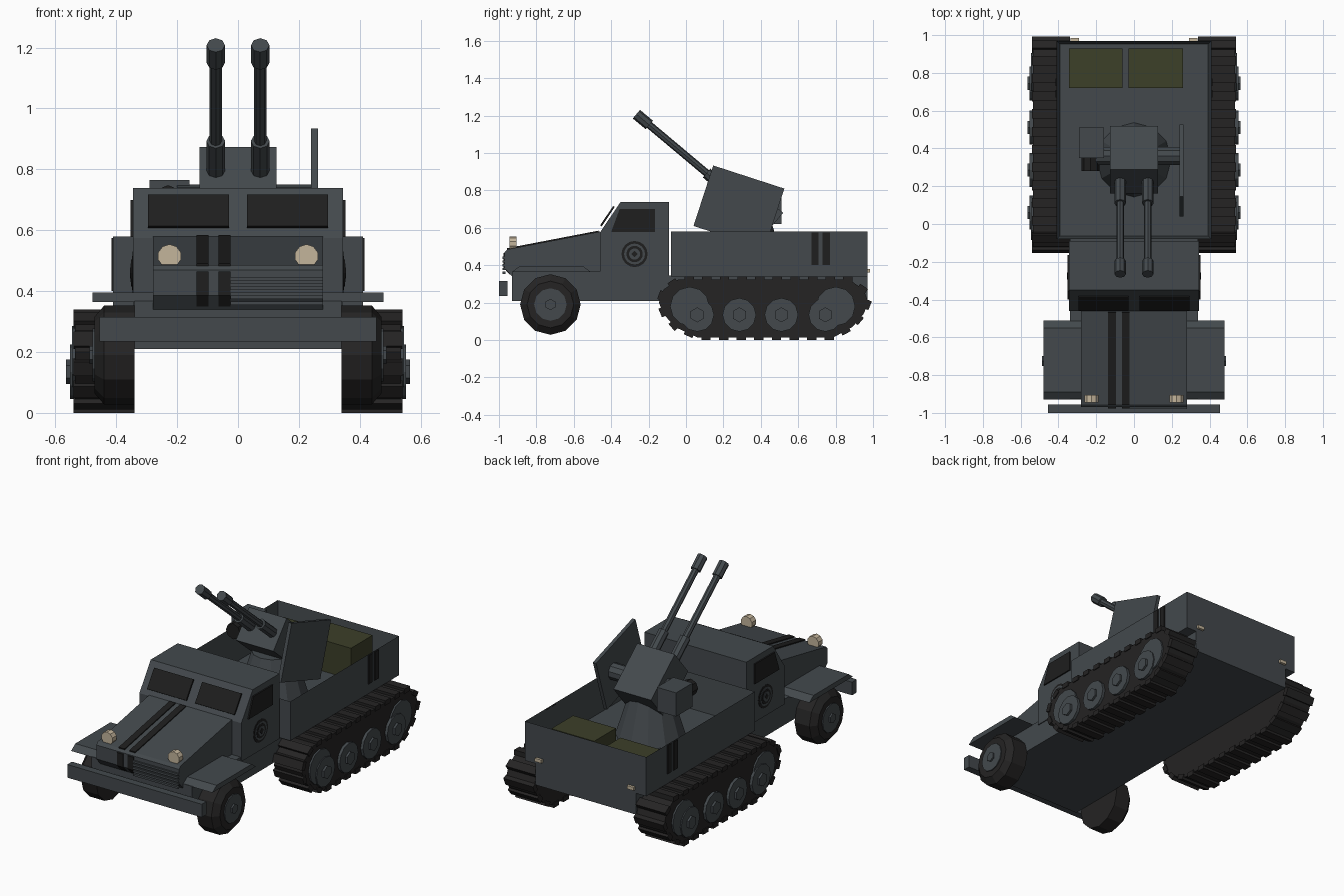
import bpy, bmesh, math
from mathutils import Matrix, Vector

cube = bpy.data.objects.get("Cube")
if cube:
    bpy.data.objects.remove(cube, do_unlink=True)


def material(name, rgb):
    m = bpy.data.materials.new(name)
    m.use_nodes = True
    m.diffuse_color = (*rgb, 1)
    m.node_tree.nodes["Principled BSDF"].inputs["Base Color"].default_value = (*rgb, 1)
    return m


GREY = material("grey_paint", (.056, .066, .073))
BLACK = material("black_paint", (.013, .013, .013))
RUBBER = material("dark_rubber", (.018, .017, .017))
OLIVE = material("olive_canvas", (.045, .05, .022))
CREAM = material("cream_lamp", (.55, .46, .33))


def finish(name, bm, mat):
    bmesh.ops.recalc_face_normals(bm, faces=bm.faces)
    mesh = bpy.data.meshes.new(name)
    bm.to_mesh(mesh)
    bm.free()
    mesh.materials.append(mat)
    ob = bpy.data.objects.new(name, mesh)
    bpy.context.collection.objects.link(ob)
    return ob


def box_bm(bm, centre, size, tilt=0):
    mat = (Matrix.Translation(centre) @ Matrix.Rotation(tilt, 4, 'X')
           @ Matrix.Diagonal((*size, 1)))
    bmesh.ops.create_cube(bm, size=1, matrix=mat)


def box(name, mat, x, y, z, tilt=0):
    """Box from (min, max) ranges, optionally tilted about its own centre."""
    bm = bmesh.new()
    box_bm(bm, [(a + b) / 2 for a, b in (x, y, z)], [b - a for a, b in (x, y, z)], tilt)
    return finish(name, bm, mat)


def prism(name, mat, profile, x0, x1):
    """Side profile of (y, z) points extruded across x."""
    bm = bmesh.new()
    face = bm.faces.new([bm.verts.new((x0, y, z)) for y, z in profile])
    new = bmesh.ops.extrude_face_region(bm, geom=[face])["geom"]
    bmesh.ops.translate(bm, vec=(x1 - x0, 0, 0),
                        verts=[v for v in new if isinstance(v, bmesh.types.BMVert)])
    return finish(name, bm, mat)


def rod(name, mat, start, end, r, sides=12, r2=None):
    """Cylinder or cone between two points."""
    a, b = Vector(start), Vector(end)
    rot = (b - a).to_track_quat('Z', 'Y').to_matrix().to_4x4()
    bm = bmesh.new()
    bmesh.ops.create_cone(bm, cap_ends=True, segments=sides, radius1=r,
                          radius2=r if r2 is None else r2, depth=(b - a).length,
                          matrix=Matrix.Translation((a + b) / 2) @ rot)
    return finish(name, bm, mat)


def disc(name, mat, s, x0, x1, y, z, r, sides=12, r2=None):
    return rod(name, mat, (s * x0, y, z), (s * x1, y, z), r, sides, r2)


# Hull, bonnet and cab
box("lower_hull", GREY, (-.34, .34), (-.93, .97), (.21, .345))
prism("bonnet", GREY, [(-.93, .34), (-.97, .385), (-.97, .47), (-.955, .485),
                       (-.46, .58), (-.46, .34)], -.28, .28)
prism("cab", GREY, [(-.46, .34), (-.46, .575), (-.35, .738), (-.09, .738), (-.09, .34)],
      -.345, .345)
box("bumper", GREY, (-.455, .455), (-1, -.955), (.235, .315))
for i in range(5):
    z = .36 + .02 * i
    box("grille_slat", GREY, (-.025, .28), (-.98, -.965), (z - .006, z + .006))

# Open load bed, hollowed from a box
bm = bmesh.new()
box_bm(bm, (0, .445, .46), (.82, 1.05, .24))
top = [f for f in bm.faces if f.calc_center_median().z > .57]
bmesh.ops.inset_region(bm, faces=top, thickness=.025)
bmesh.ops.translate(bm, verts=top[0].verts[:], vec=(0, 0, -.21))
finish("load_bed", bm, GREY)
box("tall_crate", OLIVE, (-.03, .26), (.72, .93), (.37, .56))
box("low_crate", OLIVE, (-.345, -.06), (.72, .93), (.37, .51))

# Painted stripes over the bonnet and nose
slope = math.atan2(.095, .495)
for x in (-.1165, -.0445):
    box("bonnet_stripe", BLACK, (x - .02, x + .02), (-.962, -.462), (.53, .538), slope)
    box("nose_stripe", BLACK, (x - .02, x + .02), (-.976, -.969), (.385, .465))
    prism("chin_stripe", BLACK, [(-.974, .385), (-.943, .35), (-.938, .35), (-.969, .385)],
          x - .02, x + .02)

# Track outline shared by both sides
OUTLINE = [(.06, .015), (.79, .015), (.89, .07), (.95, .14), (.975, .2), (.95, .27),
           (.87, .325), (-.04, .325), (-.12, .27), (-.145, .2), (-.12, .14), (-.06, .07)]


def track_cleats(s, count=27):
    pts = [Vector(p) for p in OUTLINE]
    edges = list(zip(pts, pts[1:] + pts[:1]))
    step = sum((b - a).length for a, b in edges) / count
    bm = bmesh.new()
    travelled, nxt = 0, step / 2
    for a, b in edges:
        length = (b - a).length
        while nxt < travelled + length:
            p = a.lerp(b, (nxt - travelled) / length)
            d = b - a
            box_bm(bm, (s * .44, p.x, p.y), (.2, .05, .03), math.atan2(d.y, d.x))
            nxt += step
        travelled += length
    finish("track_cleats", bm, RUBBER)


# Parts repeated on both sides
for s in (-1, 1):
    prism("track_belt", RUBBER, OUTLINE, s * .345, s * .535)
    track_cleats(s)
    for y in (.02, .80):
        disc("track_end_wheel", GREY, s, .5, .545, y, .18, .105)
    for y in (.06, .285, .51, .745):
        disc("road_wheel", GREY, s, .5, .552, y, .135, .09)
        disc("road_wheel_hub", GREY, s, .55, .565, y, .135, .04, 6)

    # Front wheel and mudguard
    disc("front_tyre", RUBBER, s, .34, .44, -.725, .19, .162)
    disc("front_tyre_shoulder", RUBBER, s, .44, .472, -.725, .19, .162, 12, .125)
    disc("front_rim", GREY, s, .46, .478, -.725, .19, .087)
    disc("front_hub", GREY, s, .47, .488, -.725, .19, .03, 6)
    prism("mudguard", GREY, [(-.93, .365), (-.89, .395), (-.55, .395), (-.51, .365)],
          s * .28, s * .478)
    box("mudguard_base", GREY, sorted((s * .28, s * .34)), (-.93, -.46), (.34, .367))

    # Windows and door emblem
    prism("side_window", BLACK, [(-.4, .578), (-.355, .7), (-.165, .7), (-.165, .578)],
          s * .344, s * .353)
    box("windscreen", BLACK, sorted((s * .03, s * .295)), (-.425, -.415), (.6, .725),
        -math.atan2(.11, .163))
    for i, r in enumerate((.07, .056, .044, .03)):
        disc("door_emblem_ring", (BLACK, GREY)[i % 2], s, .34, .347 + .002 * i,
             -.275, .46, r, 16)
    disc("door_emblem_centre", BLACK, s, .34, .355, -.275, .46, .018, 4)
    for y in (.69, .75):
        box("bed_stripe", BLACK, sorted((s * .409, s * .415)), (y - .019, y + .019), (.4, .575))

    # Lamps
    rod("headlamp", CREAM, (s * .225, -.905, .515), (s * .225, -.945, .515), .039, 10)
    rod("headlamp_post", GREY, (s * .225, -.92, .48), (s * .225, -.92, .5), .012, 6)
    box("tail_lamp", CREAM, sorted((s * .29, s * .335)), (.965, .985), (.36, .38))

# Gun mount
tilt = math.radians(40)
aim = Vector((0, -math.cos(tilt), math.sin(tilt)))
pivot = Vector((0, .34, .70))
rod("gun_pedestal", GREY, (0, .34, .36), (0, .34, .62), .2, 12, .12)
box("gun_housing", GREY, (-.127, .127), (.19, .49), (.6, .8), -tilt)
rod("gun_trunnion", GREY, (-.2, .36, .70), (.245, .36, .70), .05, 10)
box("gun_shield", GREY, (.24, .262), (.083, .483), (.54, .88), -math.radians(18))
box("sight_box", GREY, (-.29, -.16), (.35, .51), (.62, .765))
rod("sight_tube", BLACK, (-.23, .28, .7), (-.23, .36, .7), .048, 8)

# Twin barrels
for x in (-.073, .073):
    base = pivot + Vector((x, 0, 0))
    for name, a, b, r in (("barrel_sleeve", .12, .3, .031), ("barrel", .28, .74, .02),
                          ("muzzle", .7, .79, .03)):
        rod(name, GREY, base + aim * a, base + aim * b, r, 8)
